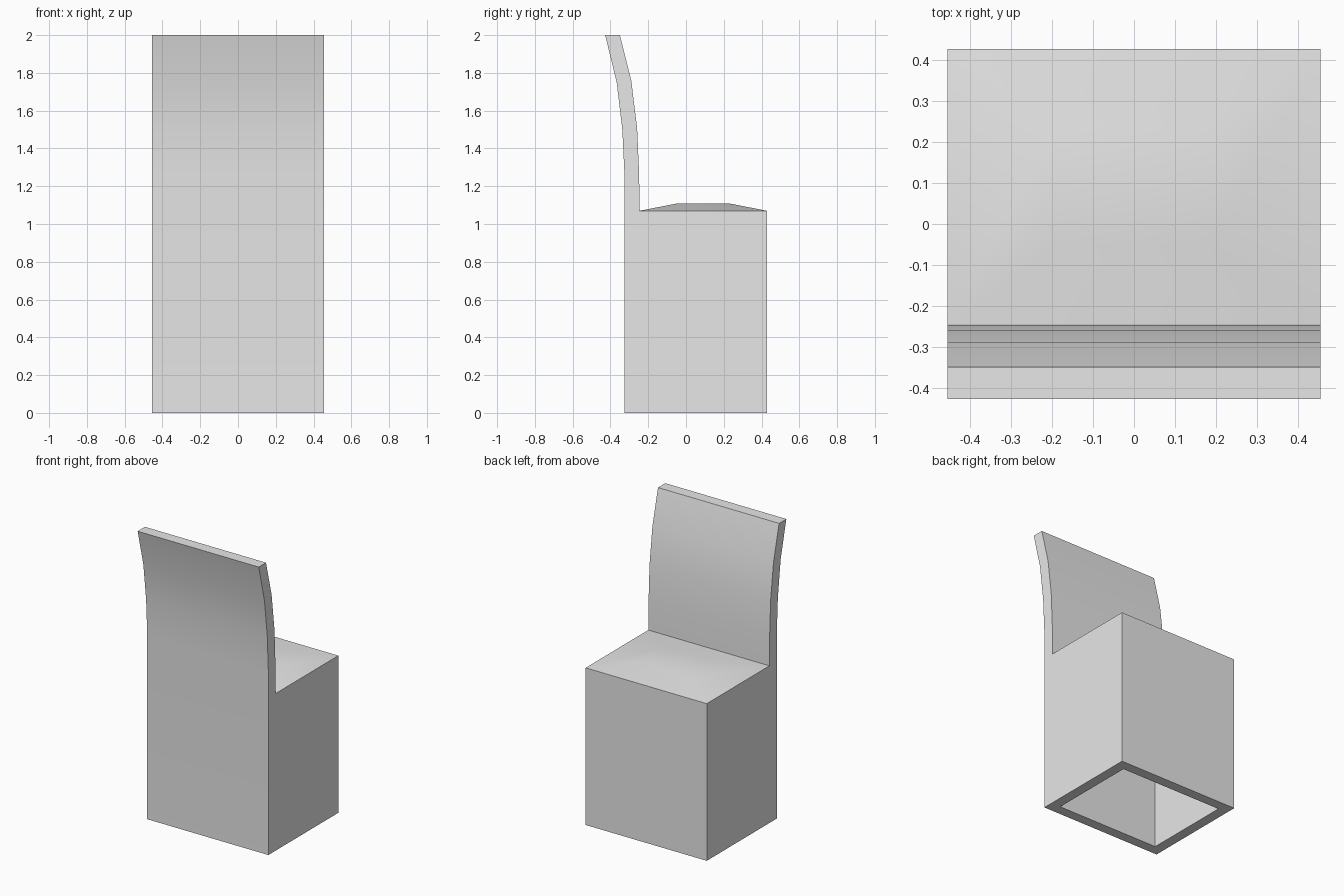
import bpy
import bmesh
from mathutils import Vector

old = bpy.data.objects.get("Cube")
if old:
    bpy.data.objects.remove(old, do_unlink=True)

HALF_WIDTH = 0.456
SEAT_Z = 1.07
WALL = 0.07

# Plain grey finish
grey = bpy.data.materials.new("light grey")
grey.use_nodes = True
colour = (0.8, 0.8, 0.8, 1)
grey.diffuse_color = colour
grey.node_tree.nodes["Principled BSDF"].inputs["Base Color"].default_value = colour

# Side profile (y, z): boxy base with a tall curved backrest
outer = [(-0.325, 0), (-0.325, 1.25), (-0.337, 1.5), (-0.367, 1.75), (-0.428, 2)]
inner = [(-0.35, 2), (-0.29, 1.76), (-0.259, 1.51), (-0.248, 1.26), (-0.246, SEAT_Z)]
front = [(0.428, SEAT_Z), (0.428, 0)]

bm = bmesh.new()
side = bm.faces.new([bm.verts.new((-HALF_WIDTH, y, z)) for y, z in outer + inner + front])
swept = bmesh.ops.extrude_face_region(bm, geom=[side])["geom"]
bmesh.ops.translate(bm, vec=(2 * HALF_WIDTH, 0, 0),
                    verts=[v for v in swept if isinstance(v, bmesh.types.BMVert)])
bmesh.ops.recalc_face_normals(bm, faces=bm.faces)


def level_face(z):
    """Find the horizontal face lying at height z."""
    return next(f for f in bm.faces if all(abs(v.co.z - z) < 0.001 for v in f.verts))


# Crowned seat: shrink a raised copy of the seat panel
seat = bmesh.ops.extrude_discrete_faces(bm, faces=[level_face(SEAT_Z)])["faces"][0]
centre = seat.calc_center_median()
for v in seat.verts:
    v.co = centre + (v.co - centre) * 0.42 + Vector((0, 0, 0.038))

# Hollow underside: rim, then a pocket pushed up into the base
floor = level_face(0)
bmesh.ops.inset_region(bm, faces=[floor], thickness=WALL, use_even_offset=True)
pocket = bmesh.ops.extrude_discrete_faces(bm, faces=[floor])["faces"][0]
bmesh.ops.translate(bm, vec=(0, 0, SEAT_Z - WALL), verts=pocket.verts)

mesh = bpy.data.meshes.new("chair_body")
bm.to_mesh(mesh)
bm.free()
mesh.materials.append(grey)
chair = bpy.data.objects.new("chair_body", mesh)
bpy.context.collection.objects.link(chair)

# Smooth curved back and crown, crisp corners
bpy.ops.object.select_all(action="DESELECT")
chair.select_set(True)
bpy.context.view_layer.objects.active = chair
bpy.ops.object.shade_smooth_by_angle(angle=0.52)
